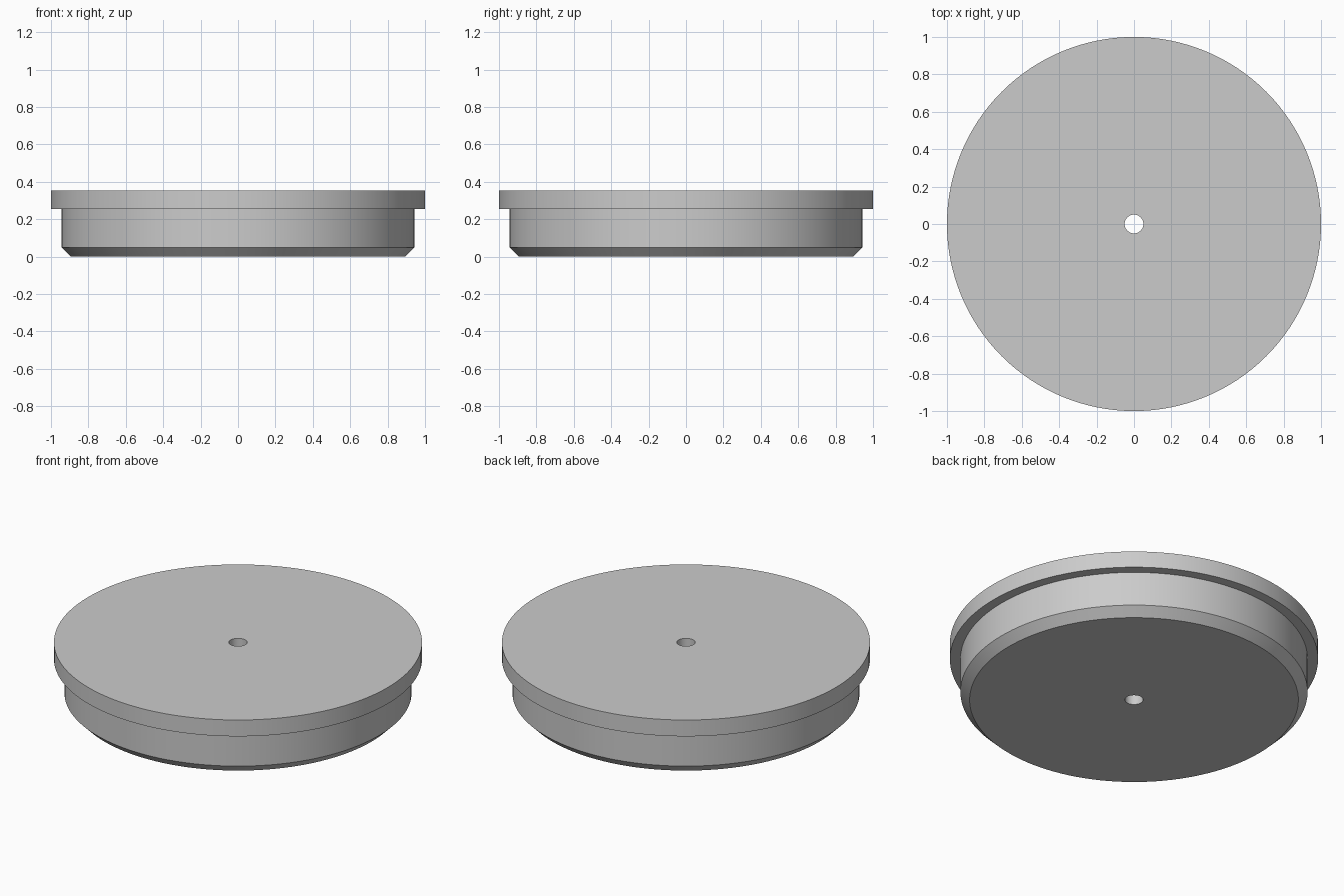
import bpy, bmesh, math

if "Cube" in bpy.data.objects:
    bpy.data.objects.remove(bpy.data.objects["Cube"])

SEGMENTS = 128
# Closed (radius, height) cross-section: base, chamfer, plug wall, lip, top, centre hole
PROFILE = [(0.05, 0), (0.893, 0), (0.943, 0.05), (0.943, 0.255),
           (1.0, 0.255), (1.0, 0.353), (0.05, 0.353)]

grey = bpy.data.materials.new("plain grey")
grey.diffuse_color = (0.6, 0.6, 0.6, 1)
grey.use_nodes = True
grey.node_tree.nodes["Principled BSDF"].inputs["Base Color"].default_value = grey.diffuse_color

# Turn the cross-section around the z axis
bm = bmesh.new()
rings = []
for r, z in PROFILE:
    rings.append([bm.verts.new((r * math.cos(2 * math.pi * i / SEGMENTS),
                                r * math.sin(2 * math.pi * i / SEGMENTS), z))
                  for i in range(SEGMENTS)])
for a, b in zip(rings, rings[1:] + rings[:1]):
    for i in range(SEGMENTS):
        j = (i + 1) % SEGMENTS
        bm.faces.new((a[i], a[j], b[j], b[i]))
bmesh.ops.recalc_face_normals(bm, faces=bm.faces)

mesh = bpy.data.meshes.new("stepped_lid")
bm.to_mesh(mesh)
bm.free()
mesh.materials.append(grey)
lid = bpy.data.objects.new("stepped_lid", mesh)
bpy.context.collection.objects.link(lid)

# Smooth walls with crisp rims
bpy.context.view_layer.objects.active = lid
lid.select_set(True)
bpy.ops.object.shade_smooth_by_angle(angle=math.radians(30))
